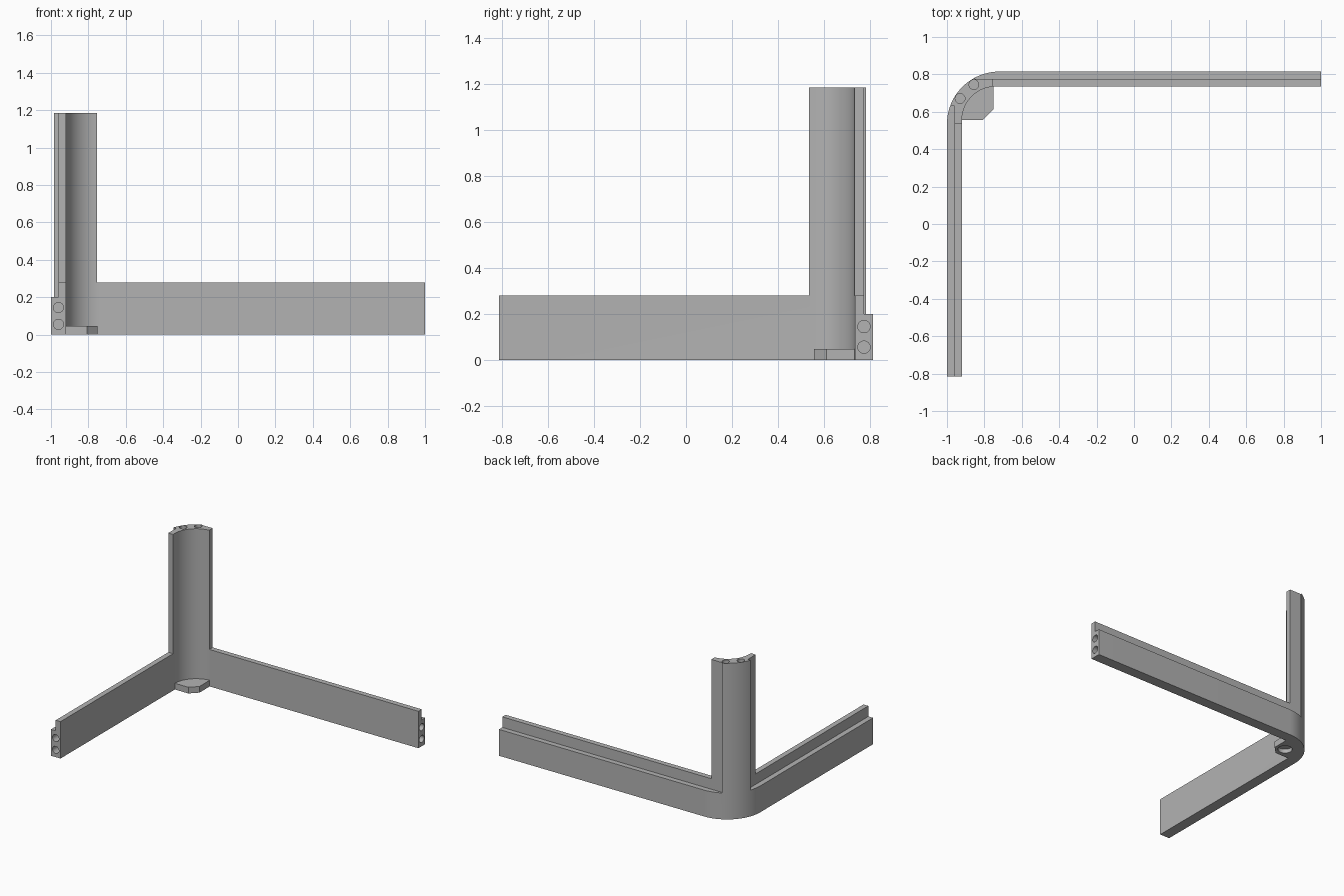
import bpy, bmesh, math
from mathutils import Matrix, Vector

if "Cube" in bpy.data.objects:
    bpy.data.objects.remove(bpy.data.objects["Cube"], do_unlink=True)

grey = bpy.data.materials.new("plain_grey")
grey.use_nodes = True
colour = (0.45, 0.45, 0.45, 1)
grey.diffuse_color = colour
grey.node_tree.nodes["Principled BSDF"].inputs["Base Color"].default_value = colour

X0, X1, Y0, Y1 = -1.0, 1.0, -0.815, 0.815
WALL, HEIGHT = 0.08, 1.185


def add_object(name, bm):
    bmesh.ops.recalc_face_normals(bm, faces=bm.faces)
    mesh = bpy.data.meshes.new(name)
    bm.to_mesh(mesh)
    bm.free()
    mesh.materials.append(grey)
    obj = bpy.data.objects.new(name, mesh)
    bpy.context.collection.objects.link(obj)
    return obj


def prism(name, outline, z0, z1):
    bm = bmesh.new()
    face = bm.faces.new([bm.verts.new((x, y, z0)) for x, y in outline])
    top = bmesh.ops.extrude_face_region(bm, geom=[face])["geom"]
    verts = [g for g in top if isinstance(g, bmesh.types.BMVert)]
    bmesh.ops.translate(bm, verts=verts, vec=(0, 0, z1 - z0))
    return add_object(name, bm)


def box(x0, x1, y0, y1, z0, z1):
    return prism("cutter", [(x0, y0), (x1, y0), (x1, y1), (x0, y1)], z0, z1)


def peg(centre, axis, radius, depth):
    # Cylinder centred on a face, so it cuts a blind hole of the given depth
    bm = bmesh.new()
    turn = Vector((0, 0, 1)).rotation_difference(Vector(axis)).to_matrix().to_4x4()
    bmesh.ops.create_cone(bm, cap_ends=True, segments=24, radius1=radius, radius2=radius,
                          depth=depth * 2, matrix=Matrix.Translation(centre) @ turn)
    return add_object("cutter", bm)


def corner_arc(inset, radius, steps=20):
    # Quarter circle from the side wall round to the back wall
    cx, cy = X0 + inset + radius, Y1 - inset - radius
    angles = [math.pi / 2 * i / steps for i in range(steps + 1)]
    return [(cx - radius * math.cos(a), cy + radius * math.sin(a)) for a in angles]


def carve(obj, cutters):
    for cutter in cutters:
        cutter.hide_render = True
        mod = obj.modifiers.new("cut", "BOOLEAN")
        mod.operation, mod.solver, mod.object = "DIFFERENCE", "EXACT", cutter
    bpy.context.view_layer.update()
    graph = bpy.context.evaluated_depsgraph_get()
    mesh = bpy.data.meshes.new_from_object(obj.evaluated_get(graph))
    obj.modifiers.clear()
    obj.data = mesh
    for cutter in cutters:
        bpy.data.objects.remove(cutter, do_unlink=True)
    bpy.ops.object.select_all(action="DESELECT")
    obj.select_set(True)
    bpy.context.view_layer.objects.active = obj
    bpy.ops.object.shade_smooth_by_angle(angle=math.radians(30))


# Corner frame: full-height angled wall, cut down to two arms and a post
inner = corner_arc(WALL, 0.18)
outline = ([(X0, Y0)] + corner_arc(0, 0.28) + [(X1, Y1), (X1, Y1 - WALL)]
           + inner[::-1] + [(X0 + WALL, Y0)])
frame = prism("corner_frame", outline, 0, HEIGHT)

cutters = [
    # Arms end at their own height
    box(-0.755, 1.2, 0.4, 1.0, 0.28, 1.4),
    box(-1.2, -0.8, -1.0, 0.535, 0.28, 1.4),
    # Outer rebates along both arms and up the post
    box(-1.2, X0 + WALL / 2, -1.0, 0.63, 0.2, 1.4),
    box(-0.85, 1.2, Y1 - WALL / 2, 1.0, 0.2, 1.4),
]
# Dowel holes in the arm ends
for z in (0.055, 0.145):
    cutters.append(peg((X1, Y1 - WALL / 2, z), (1, 0, 0), 0.027, 0.1))
    cutters.append(peg((X0 + WALL / 2, Y0, z), (0, 1, 0), 0.027, 0.1))
# Dowel holes in the post top
for a, b in ((0.07, 0.144), (0.144, 0.07)):
    cutters.append(peg((X0 + a, Y1 - b, HEIGHT), (0, 0, 1), 0.026, 0.1))
carve(frame, cutters)

# Corner foot with a round recess underneath
arc = [p for p in inner if p[1] > 0.56 and p[0] < -0.752]
foot = prism("corner_foot", [(-0.92, 0.557)] + arc
             + [(-0.752, 0.735), (-0.752, 0.612), (-0.807, 0.557)], 0, 0.047)
carve(foot, [peg((-0.825, 0.637, 0), (0, 0, 1), 0.05, 0.03)])
